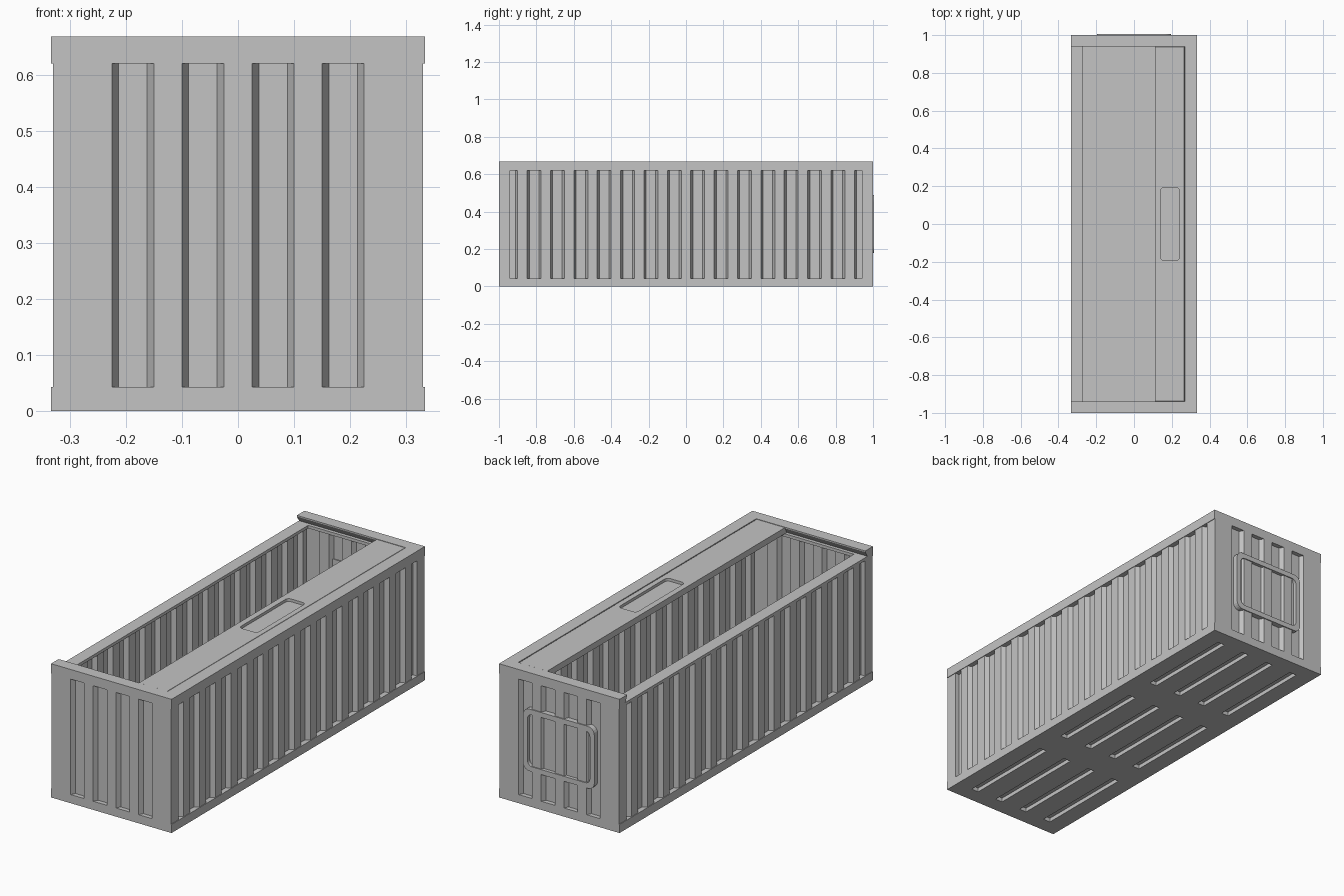
import bpy, bmesh, math
from mathutils import Vector

if "Cube" in bpy.data.objects:
    bpy.data.objects.remove(bpy.data.objects["Cube"], do_unlink=True)

grey = bpy.data.materials.new("plain_grey")
grey.use_nodes = True
grey.diffuse_color = (0.55, 0.55, 0.55, 1)
grey.node_tree.nodes["Principled BSDF"].inputs["Base Color"].default_value = grey.diffuse_color

HALF_X, HALF_Y, TOP = 0.333, 1.0, 0.668
WALL_X = 0.33
FLOOR, BEAM, LEDGE = 0.043, 0.62, 0.635   # floor top, wall top, lid track height
DEPTH, THICK, SLOPE = 0.022, 0.03, 0.012  # corrugation
RIB = 0.075

PLACE = {
    "x": lambda u, v, w: Vector((w, u, v)),
    "y": lambda u, v, w: Vector((u, w, v)),
    "z": lambda u, v, w: Vector((u, v, w)),
}


def prism(name, points, axis, low, high, top_points=None):
    """Extrude a 2D outline along an axis, optionally to a second outline."""
    place = PLACE[axis]
    bm = bmesh.new()
    a = [bm.verts.new(place(u, v, low)) for u, v in points]
    b = [bm.verts.new(place(u, v, high)) for u, v in (top_points or points)]
    bm.faces.new(a)
    bm.faces.new(b)
    n = len(a)
    for i in range(n):
        j = (i + 1) % n
        bm.faces.new((a[i], a[j], b[j], b[i]))
    bmesh.ops.recalc_face_normals(bm, faces=bm.faces)
    mesh = bpy.data.meshes.new(name)
    bm.to_mesh(mesh)
    bm.free()
    mesh.materials.append(grey)
    obj = bpy.data.objects.new(name, mesh)
    bpy.context.scene.collection.objects.link(obj)
    return obj


def rect(u0, u1, v0, v1):
    return [(u0, v0), (u1, v0), (u1, v1), (u0, v1)]


def rounded(cu, cv, hu, hv, r, steps=5):
    """Outline of a rectangle with rounded corners."""
    pts = []
    for k, (su, sv) in enumerate(((1, 1), (-1, 1), (-1, -1), (1, -1))):
        for i in range(steps + 1):
            t = (k + i / steps) * math.pi / 2
            pts.append((cu + su * (hu - r) + r * math.cos(t),
                        cv + sv * (hv - r) + r * math.sin(t)))
    return pts


def cut(obj, cutters):
    """Subtract the cutters from an object and discard them."""
    for c in cutters:
        mod = obj.modifiers.new("cut", "BOOLEAN")
        mod.operation, mod.solver, mod.object = "DIFFERENCE", "EXACT", c
    bpy.context.view_layer.update()
    mesh = bpy.data.meshes.new_from_object(
        obj.evaluated_get(bpy.context.evaluated_depsgraph_get()))
    obj.modifiers.clear()
    obj.data = mesh
    for c in cutters:
        bpy.data.objects.remove(c, do_unlink=True)


def corrugated_wall(name, axis_is_y, side, half, face, centres, corner=None):
    """Pressed sheet: the same grooved line on the outside and the inside."""
    line = [(-half, 0)]
    if corner:
        line += [(-corner, 0), (-corner, DEPTH), (-0.912, DEPTH), (-0.9, 0)]
    for c in centres:
        a, b = c - RIB / 2, c + RIB / 2
        line += [(a, 0), (a + SLOPE, DEPTH), (b - SLOPE, DEPTH), (b, 0)]
    if corner:
        line += [(0.9, 0), (0.912, DEPTH), (corner, DEPTH), (corner, 0)]
    line.append((half, 0))
    outer = [(u, side * (face - d)) for u, d in line]
    inner = [(u, side * (face - d - THICK)) for u, d in reversed(line)]
    pts = outer + inner
    if axis_is_y:
        pts = [(v, u) for u, v in pts]
    return prism(name, pts, "z", FLOOR - 0.002, BEAM + 0.002)


# Floor slab with three rows of four slots underneath
floor = prism("floor", rect(-HALF_X, HALF_X, -HALF_Y, HALF_Y), "z", 0, FLOOR)
slots = []
for y in (-0.665, 0, 0.665):
    for x in (-0.225, -0.075, 0.075, 0.225):
        slots.append(prism("slot_cutter", rect(x - 0.02, x + 0.02, y - 0.255, y + 0.255),
                           "z", -0.02, 0.02))
cut(floor, slots)

# Corrugated long sides and ends
side_centres = [-0.8125 + 0.125 * i for i in range(14)]
end_centres = [-0.1875 + 0.125 * i for i in range(4)]
for side, label in ((1, "left"), (-1, "right")):
    corrugated_wall(label + "_wall", True, side, 0.975, WALL_X, side_centres, 0.94)
for side, label in ((1, "back"), (-1, "front")):
    corrugated_wall(label + "_wall", False, side, WALL_X, HALF_Y, end_centres)


# Top rails: three with a dovetail track, one low so the lid can pass over it
def track(outer, inner, side):
    return [(side * u, v) for u, v in (
        (outer, BEAM), (outer, TOP), (inner, TOP), (inner, TOP - 0.006),
        (inner + 0.017, LEDGE), (inner, LEDGE), (inner, BEAM))]


for side, label in ((1, "back"), (-1, "front")):
    prism(label + "_rail", track(HALF_Y, 0.94, side), "x", -HALF_X, HALF_X)
prism("left_rail", track(HALF_X, 0.27, 1), "y", -0.965, 0.965)
prism("right_rail", rect(-HALF_X, -0.27, BEAM, LEDGE), "y", -0.95, 0.95)

# Lid panel with dovetail edges and a finger recess
lid = prism("lid", rect(0.11, 0.28, -0.952, 0.952), "z", LEDGE + 0.001, TOP - 0.001,
            rect(0.11, 0.266, -0.938, 0.938))
cut(lid, [prism("recess_cutter", rounded(0.19, 0, 0.05, 0.193, 0.018),
                "z", TOP - 0.015, TOP + 0.02)])

# Framed label panel on the back
plate = prism("back_panel", rounded(0, 0.334, 0.197, 0.155, 0.035),
              "y", 0.965, HALF_Y + 0.005)
cut(plate, [prism("panel_cutter", rounded(0, 0.334, 0.172, 0.13, 0.025),
                  "y", 0.988, HALF_Y + 0.03)])
